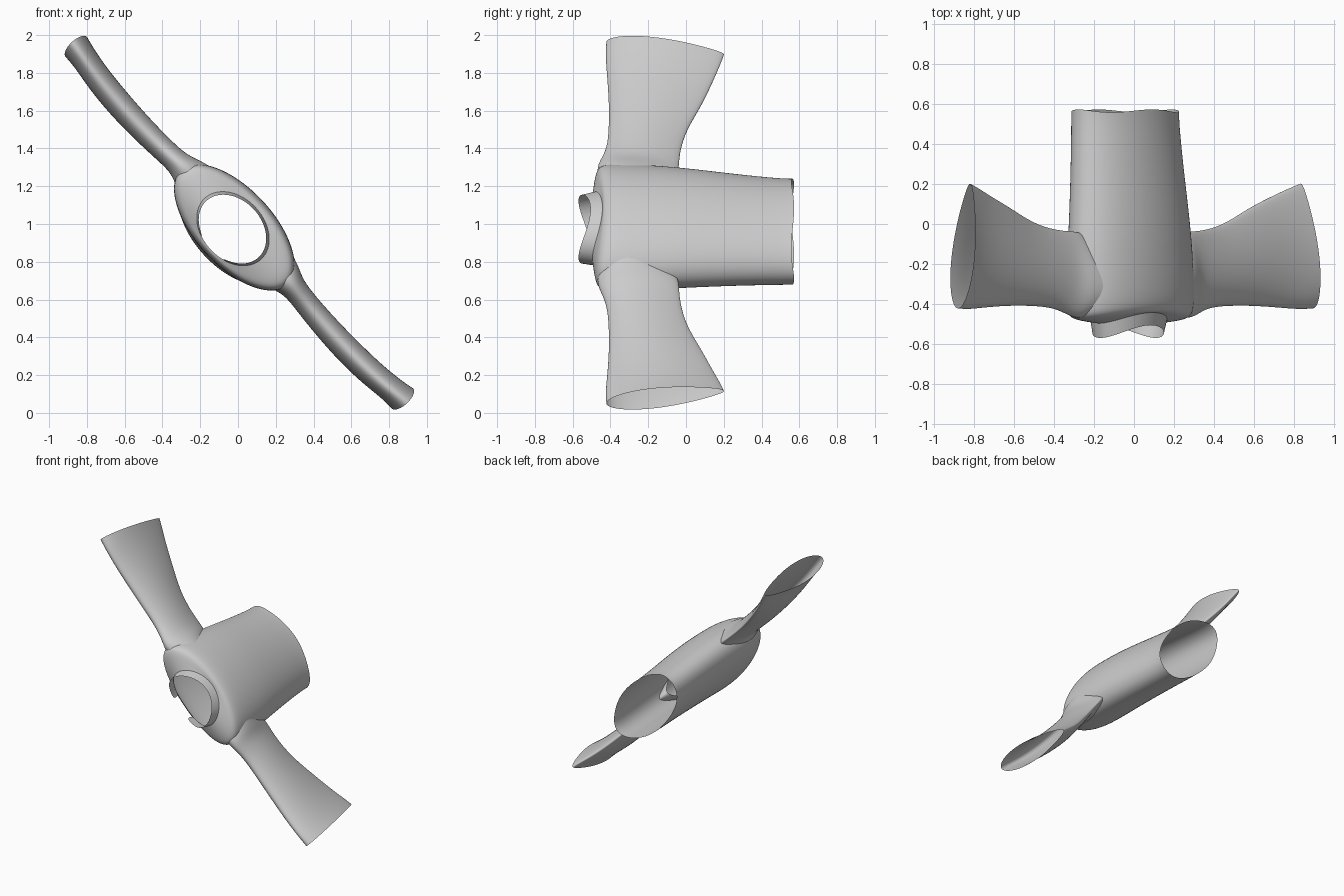
import bpy, bmesh, math
from mathutils import Vector

if "Cube" in bpy.data.objects:
    bpy.data.objects.remove(bpy.data.objects["Cube"])

# Garment frame: U runs sleeve to sleeve, V runs front to back, world Y runs neck to hem
U = Vector((0.68, 0, -0.733))
V = Vector((0.733, 0, 0.68))
Y = Vector((0, 1, 0))
ORIGIN = Vector((0, 0, 1))


def place(u, y, v):
    return ORIGIN + U * u + Y * y + V * v


def loft(name, rings, closed=True, levels=2):
    """Skin a list of equal point rings into one smooth open cloth surface."""
    bm = bmesh.new()
    rows = [[bm.verts.new(p) for p in ring] for ring in rings]
    n = len(rows[0])
    for r0, r1 in zip(rows, rows[1:]):
        for i in range(n if closed else n - 1):
            j = (i + 1) % n
            bm.faces.new((r0[i], r0[j], r1[j], r1[i]))
    bmesh.ops.recalc_face_normals(bm, faces=bm.faces)
    me = bpy.data.meshes.new(name)
    bm.to_mesh(me)
    bm.free()
    for p in me.polygons:
        p.use_smooth = True
    ob = bpy.data.objects.new(name, me)
    bpy.context.collection.objects.link(ob)
    m = ob.modifiers.new("smooth", 'SUBSURF')
    m.levels = m.render_levels = levels
    return ob


def angles(n):
    return [2 * math.pi * i / n for i in range(n)]


def oval(y, a, b, vc, saddle=0.0, wave=0.0, n=32):
    ring = []
    for t in angles(n):
        c, s = math.cos(t), math.sin(t)
        yy = y - saddle * c * c + wave * math.cos(4 * t)
        ring.append(place(a * c, yy, vc + b * s))
    return ring


# Torso: hem up to the shoulders, then in to the neckline
torso = [
    oval(0.565, 0.345, 0.185, -0.06, wave=0.008),
    oval(0.50, 0.345, 0.185, -0.06),
    oval(0.25, 0.365, 0.192, -0.045),
    oval(0.00, 0.392, 0.203, -0.03),
    oval(-0.20, 0.41, 0.207, -0.026),
    oval(-0.34, 0.42, 0.207, -0.026, saddle=0.03),
    oval(-0.41, 0.415, 0.198, -0.027, saddle=0.05),
    oval(-0.435, 0.37, 0.184, -0.03, saddle=0.045),
    oval(-0.44, 0.29, 0.172, -0.033, saddle=0.05),
    oval(-0.442, 0.22, 0.163, -0.036, saddle=0.055),
]
loft("torso", torso)

# Sleeves: u at top edge, u at lower edge, y top, y lower, half thickness, v centre
stations = [
    (0.33, 0.33, -0.46, -0.08, 0.105, -0.01),
    (0.40, 0.38, -0.475, -0.04, 0.085, -0.008),
    (0.46, 0.44, -0.46, -0.035, 0.062, -0.012),
    (0.56, 0.55, -0.42, -0.03, 0.062, -0.022),
    (0.72, 0.71, -0.41, 0.005, 0.066, -0.03),
    (0.90, 0.87, -0.41, 0.08, 0.07, -0.03),
    (1.08, 1.03, -0.42, 0.14, 0.07, -0.02),
    (1.22, 1.15, -0.43, 0.185, 0.068, 0.0),
    (1.305, 1.215, -0.425, 0.205, 0.076, 0.01),
]


def cuff_ring(st, side):
    u0, u1, y0, y1, h, vc = st
    ring = []
    for t in angles(24):
        k = (1 + math.cos(t)) / 2          # 0 = top edge, 1 = underarm edge
        fat = 1.15 - 0.6 * k * k
        ring.append(place(side * (u0 + (u1 - u0) * k), y0 + (y1 - y0) * k,
                          vc + h * fat * math.sin(t)))
    return ring


for label, side in (("left", -1), ("right", 1)):
    loft(label + "_sleeve", [cuff_ring(s, side) for s in stations])


# Collar: standing band, open at the front (-V)
def band(y, a, b, vc, saddle, n=28):
    gap = 0.40
    start, span = -math.pi / 2 + gap, 2 * math.pi - 2 * gap
    ring = []
    for i in range(n + 1):
        t = start + span * i / n
        c, s = math.cos(t), math.sin(t)
        ring.append(place(a * c, y - saddle * c * c, vc + b * s))
    return ring


loft("collar", [band(-0.44, 0.222, 0.165, -0.036, 0.055),
                band(-0.505, 0.205, 0.155, -0.04, 0.065)], closed=False, levels=1)
